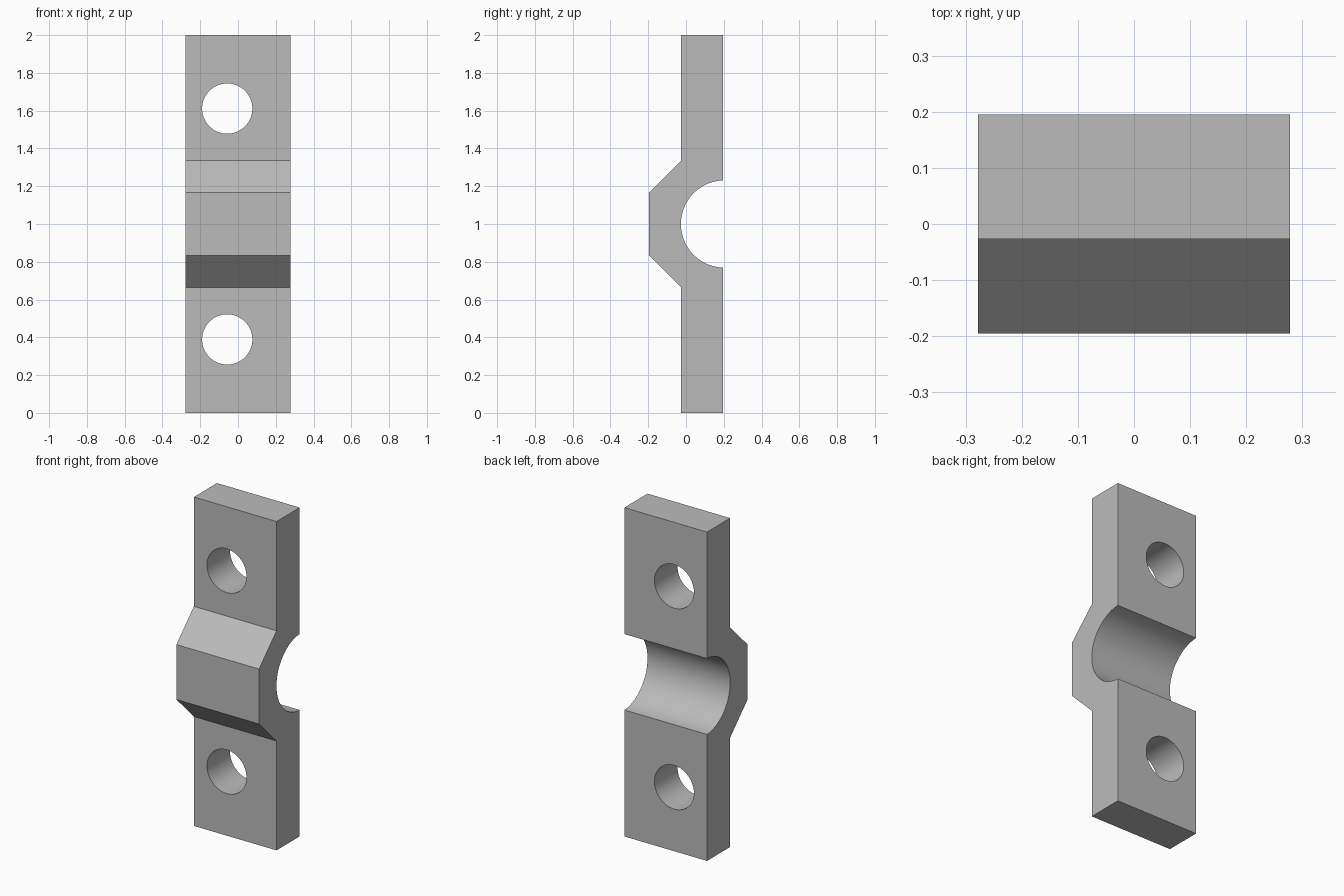
import bpy, bmesh, math

cube = bpy.data.objects.get("Cube")
if cube:
    bpy.data.objects.remove(cube, do_unlink=True)

HALF_WIDTH = 0.278
BACK, PLATE_FRONT, BOSS_FRONT = 0.195, -0.027, -0.195
MID = 1.0                       # height of the mirror plane
HOLE_X, HOLE_OFFSET, HOLE_R = -0.057, 0.611, 0.133
GROOVE_R = 0.231
GROOVE_Y = PLATE_FRONT + GROOVE_R

grey = bpy.data.materials.new("plain grey")
grey.use_nodes = True
colour = (0.5, 0.5, 0.5, 1)
grey.diffuse_color = colour
grey.node_tree.nodes["Principled BSDF"].inputs["Base Color"].default_value = colour


def finish(name, bm):
    bmesh.ops.recalc_face_normals(bm, faces=bm.faces)
    mesh = bpy.data.meshes.new(name)
    bm.to_mesh(mesh)
    bm.free()
    mesh.materials.append(grey)
    obj = bpy.data.objects.new(name, mesh)
    bpy.context.collection.objects.link(obj)
    return obj


# Side profile: upper half of the front, mirrored, then the groove arc at the back
upper = [(BOSS_FRONT, 0.167), (PLATE_FRONT, 0.335), (PLATE_FRONT, 1.0), (BACK, 1.0)]
profile = [(y, -z) for y, z in reversed(upper)] + upper
sweep = math.acos((GROOVE_Y - BACK) / GROOVE_R)
STEPS = 48
for i in range(STEPS + 1):
    a = sweep * (1 - 2 * i / STEPS)
    # angle measured from the deepest point of the groove
    a *= 1.0
    profile.append((GROOVE_Y - GROOVE_R * math.cos(a), GROOVE_R * math.sin(a)))

# Clamp body extruded across the width
bm = bmesh.new()
face = bm.faces.new([bm.verts.new((-HALF_WIDTH, y, MID + z)) for y, z in profile])
ext = bmesh.ops.extrude_face_region(bm, geom=[face])
bmesh.ops.translate(bm, vec=(2 * HALF_WIDTH, 0, 0),
                    verts=[g for g in ext["geom"] if isinstance(g, bmesh.types.BMVert)])
body = finish("clamp_body", bm)

# Bolt holes through both flanges
for label, side in (("upper", 1), ("lower", -1)):
    bpy.ops.mesh.primitive_cylinder_add(
        vertices=64, radius=HOLE_R, depth=1, rotation=(math.pi / 2, 0, 0),
        location=(HOLE_X, 0, MID + side * HOLE_OFFSET))
    cutter = bpy.context.object
    cutter.name = label + "_hole_cutter"
    cutter.data.materials.append(grey)
    mod = body.modifiers.new(label + "_hole", "BOOLEAN")
    mod.operation = "DIFFERENCE"
    mod.solver = "EXACT"
    mod.object = cutter
    bpy.ops.object.select_all(action="DESELECT")
    body.select_set(True)
    bpy.context.view_layer.objects.active = body
    bpy.ops.object.modifier_apply(modifier=mod.name)
    bpy.data.objects.remove(cutter, do_unlink=True)

bpy.ops.object.shade_smooth_by_angle(angle=math.radians(30))
